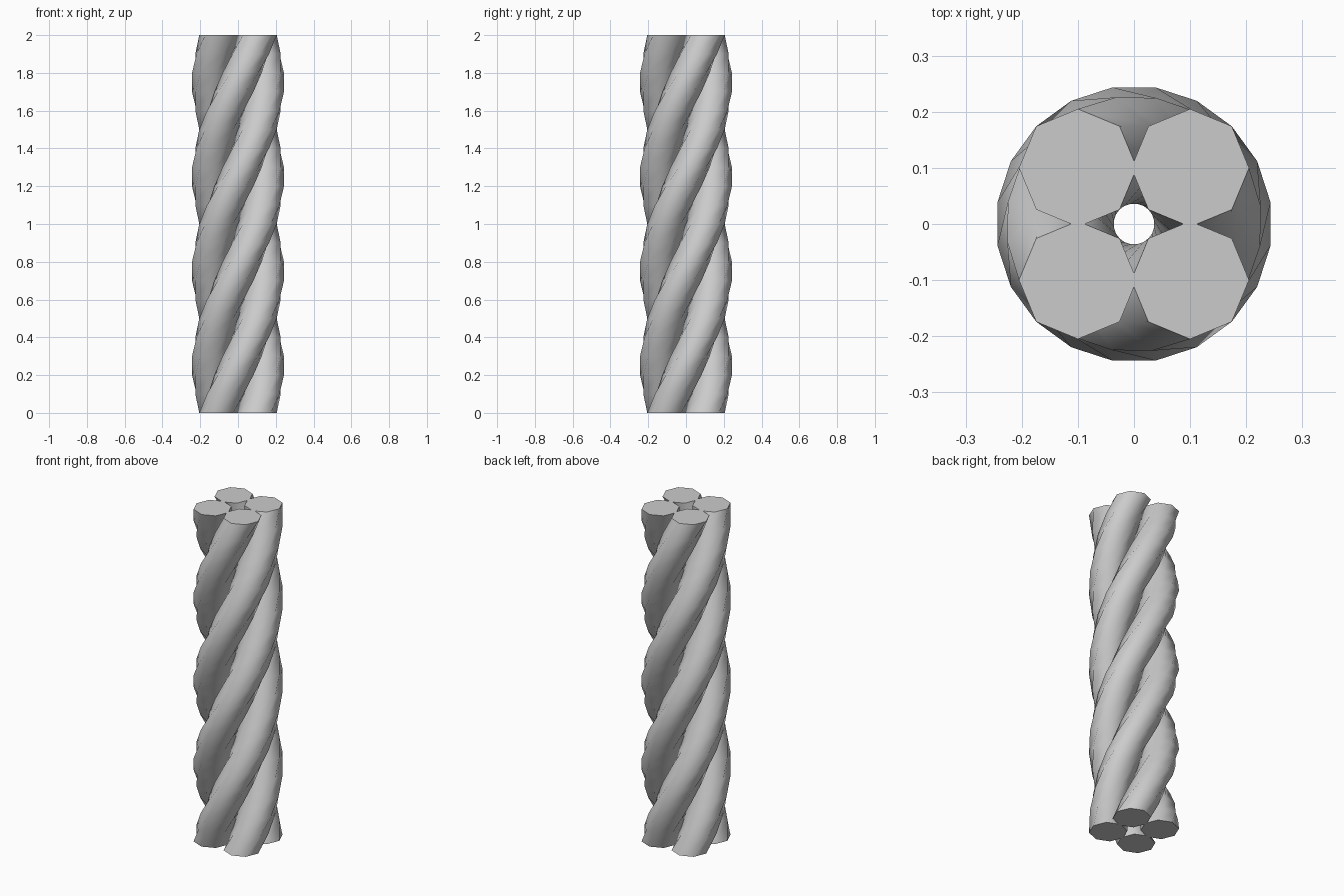
import bpy, bmesh
from math import pi, radians
from mathutils import Matrix, Vector

if "Cube" in bpy.data.objects:
    bpy.data.objects.remove(bpy.data.objects["Cube"])

HEIGHT, STEPS, SIDES = 2.0, 20, 8
OFFSET, RADIUS = 0.1, 0.105      # strand centre offset and thickness


def strand(name, start):
    """Octagonal strand making one full right-handed turn around the z axis."""
    bm = bmesh.new()
    centre = Vector((OFFSET, OFFSET, 0))
    profile = [centre + Matrix.Rotation(2 * pi * k / SIDES, 3, 'Z') @ Vector((RADIUS, 0, 0))
               for k in range(SIDES)]
    rings = []
    for i in range(STEPS + 1):
        t = i / STEPS
        turn = Matrix.Rotation(start + 2 * pi * t, 3, 'Z')
        rings.append([bm.verts.new(turn @ p + Vector((0, 0, HEIGHT * t))) for p in profile])
    # twisted sides
    for a, b in zip(rings, rings[1:]):
        for k in range(SIDES):
            n = (k + 1) % SIDES
            bm.faces.new((a[k], a[n], b[n], b[k])).smooth = True
    # flat end caps with crisp rims
    for loop in (rings[0][::-1], rings[-1]):
        cap = bm.faces.new(loop)
        for e in cap.edges:
            e.smooth = False
    mesh = bpy.data.meshes.new(name)
    bm.to_mesh(mesh)
    bm.free()
    bpy.context.collection.objects.link(bpy.data.objects.new(name, mesh))


# four strands, a quarter turn apart
for q in range(4):
    strand(f"rope_strand_{q + 1}", radians(90 * q))
